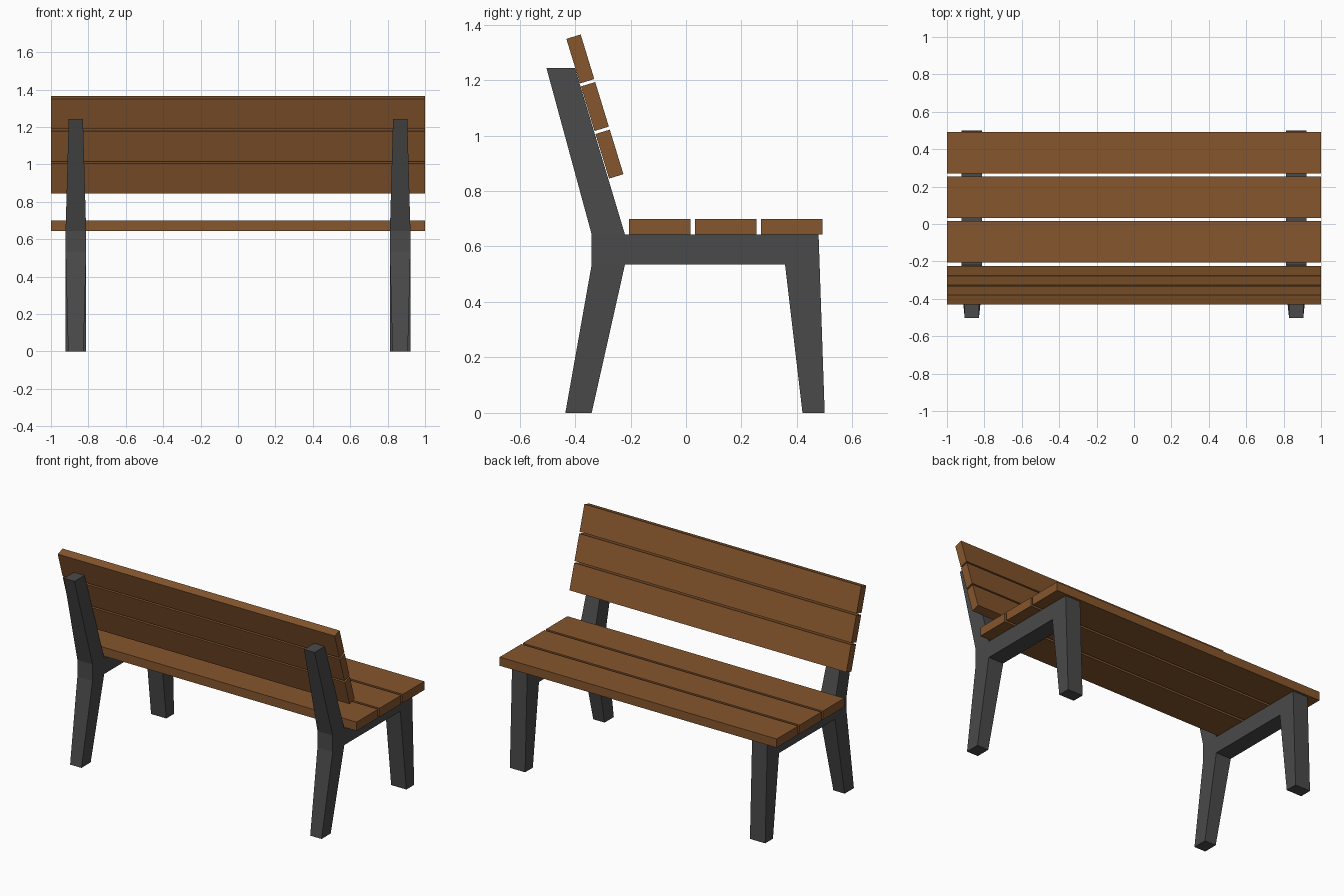
import bpy, bmesh, math

if "Cube" in bpy.data.objects:
    bpy.data.objects.remove(bpy.data.objects["Cube"], do_unlink=True)


def make_material(name, colour):
    mat = bpy.data.materials.new(name)
    mat.use_nodes = True
    mat.diffuse_color = colour
    mat.node_tree.nodes["Principled BSDF"].inputs["Base Color"].default_value = colour
    return mat


wood = make_material("brown wood", (0.235, 0.093, 0.026, 1))
metal = make_material("dark grey metal", (0.068, 0.068, 0.068, 1))


def add_object(name, bm, mat):
    bmesh.ops.recalc_face_normals(bm, faces=bm.faces)
    mesh = bpy.data.meshes.new(name)
    bm.to_mesh(mesh)
    bm.free()
    mesh.materials.append(mat)
    obj = bpy.data.objects.new(name, mesh)
    bpy.context.collection.objects.link(obj)
    return obj


def add_slat(name, y, z, depth, height, tilt=0):
    bm = bmesh.new()
    bmesh.ops.create_cube(bm, size=1)
    bmesh.ops.scale(bm, vec=(2, depth, height), verts=bm.verts)
    obj = add_object(name, bm, wood)
    obj.location = (0, y, z)
    obj.rotation_euler.x = tilt


# Side frame outline: y, z and half width at each corner
WIDE, FOOT, TIP = 0.055, 0.041, 0.038
outline = {
    "rear_foot_out": (-0.435, 0, FOOT), "rear_foot_in": (-0.34, 0, FOOT),
    "knee_in": (-0.22, 0.535, WIDE), "beam_end": (0.357, 0.535, WIDE),
    "front_foot_in": (0.42, 0, WIDE), "front_foot_out": (0.5, 0, WIDE),
    "front_top": (0.478, 0.643, WIDE), "hip_in": (-0.22, 0.643, WIDE),
    "post_tip_in": (-0.40, 1.243, TIP), "post_tip_out": (-0.503, 1.243, TIP),
    "hip_out": (-0.34, 0.643, WIDE), "knee_out": (-0.34, 0.535, WIDE),
}
# Flat side panels: rear leg, joint, back post, seat beam, front leg
panels = [
    ("rear_foot_out", "rear_foot_in", "knee_in", "knee_out"),
    ("knee_out", "knee_in", "hip_in", "hip_out"),
    ("hip_out", "hip_in", "post_tip_in", "post_tip_out"),
    ("knee_in", "beam_end", "front_top", "hip_in"),
    ("beam_end", "front_foot_in", "front_foot_out", "front_top"),
]


def add_frame(name, x):
    bm = bmesh.new()
    sides = [{k: bm.verts.new((x + s * w, y, z)) for k, (y, z, w) in outline.items()}
             for s in (-1, 1)]
    for side in sides:
        for panel in panels:
            bm.faces.new([side[k] for k in panel])
    keys = list(outline)
    for a, b in zip(keys, keys[1:] + keys[:1]):
        bm.faces.new((sides[0][a], sides[0][b], sides[1][b], sides[1][a]))
    add_object(name, bm, metal)


add_frame("left_frame", 0.867)
add_frame("right_frame", -0.867)

# Seat and tilted backrest slats
for i in range(3):
    add_slat(f"seat_slat_{i + 1}", -0.094 + i * 0.238, 0.671, 0.222, 0.057)
    add_slat(f"back_slat_{i + 1}", -0.276 - i * 0.0525, 0.933 + i * 0.1715,
             0.054, 0.168, math.radians(17))
